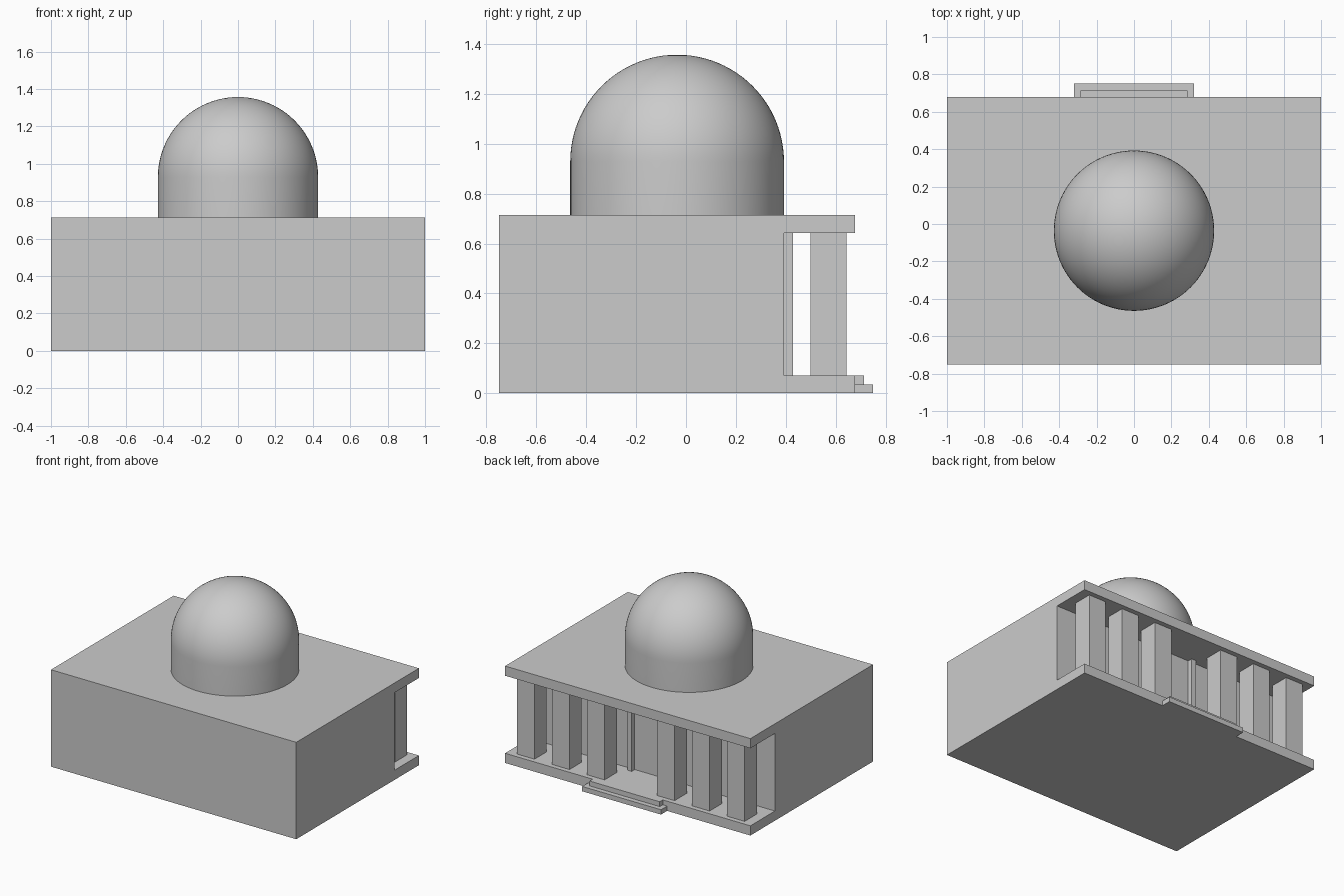
import bpy, bmesh, math

if "Cube" in bpy.data.objects:
    bpy.data.objects.remove(bpy.data.objects["Cube"])

U = 1 / 28  # building module


def finish(name, bm):
    bmesh.ops.recalc_face_normals(bm, faces=bm.faces[:])
    mesh = bpy.data.meshes.new(name)
    bm.to_mesh(mesh)
    bm.free()
    obj = bpy.data.objects.new(name, mesh)
    bpy.context.collection.objects.link(obj)
    return obj


def box(name, x, y, z):
    """Box from (min, max) pairs given in modules."""
    bm = bmesh.new()
    bmesh.ops.create_cube(bm, size=1)
    for v in bm.verts:
        v.co = [U * (r[0] if c < 0 else r[1]) for c, r in zip(v.co, (x, y, z))]
    return finish(name, bm)


# Main hall: side profile with the porch cut into the back, extruded along x
profile = [(-21, 0), (19, 0), (19, 2), (11, 2), (11, 18), (19, 18), (19, 20), (-21, 20)]
bm = bmesh.new()
face = bm.faces.new([bm.verts.new((-1, y * U, z * U)) for y, z in profile])
ext = bmesh.ops.extrude_face_region(bm, geom=[face], use_keep_orig=True)
bmesh.ops.translate(bm, vec=(2, 0, 0),
                    verts=[g for g in ext["geom"] if isinstance(g, bmesh.types.BMVert)])
finish("hall", bm)

# Porch columns and door posts, on both sides of the entrance
for side, label in ((-1, "left"), (1, "right")):
    for i in (1, 2, 3):
        c = side * i * 8
        box(f"column_{label}_{i}", (c - 2, c + 2), (14, 18), (2, 18))
    c = side * 4.5
    box(f"door_post_{label}", (c - 0.5, c + 0.5), (11, 12), (2, 18))

# Entrance steps
box("lower_step", (-9, 9), (19, 21), (0, 1))
box("upper_step", (-8, 8), (19, 20), (1, 2))

# Dome: drum and hemisphere spun from one profile
R, SEG, RINGS = 12 * U, 96, 24
bm = bmesh.new()
pts = [(0, 20 * U), (R, 20 * U)]
pts += [(R * math.cos(a), 26 * U + R * math.sin(a))
        for a in (i * math.pi / 2 / RINGS for i in range(RINGS + 1))]
verts = [bm.verts.new((r, -U, z)) for r, z in pts]
edges = [bm.edges.new(pair) for pair in zip(verts, verts[1:])]
bmesh.ops.spin(bm, geom=verts + edges, cent=(0, -U, 0), axis=(0, 0, 1),
               angle=2 * math.pi, steps=SEG, use_merge=False)
bmesh.ops.remove_doubles(bm, verts=bm.verts[:], dist=1e-5)
dome = finish("dome", bm)
bpy.context.view_layer.objects.active = dome
dome.select_set(True)
bpy.ops.object.shade_smooth_by_angle(angle=math.radians(30))
